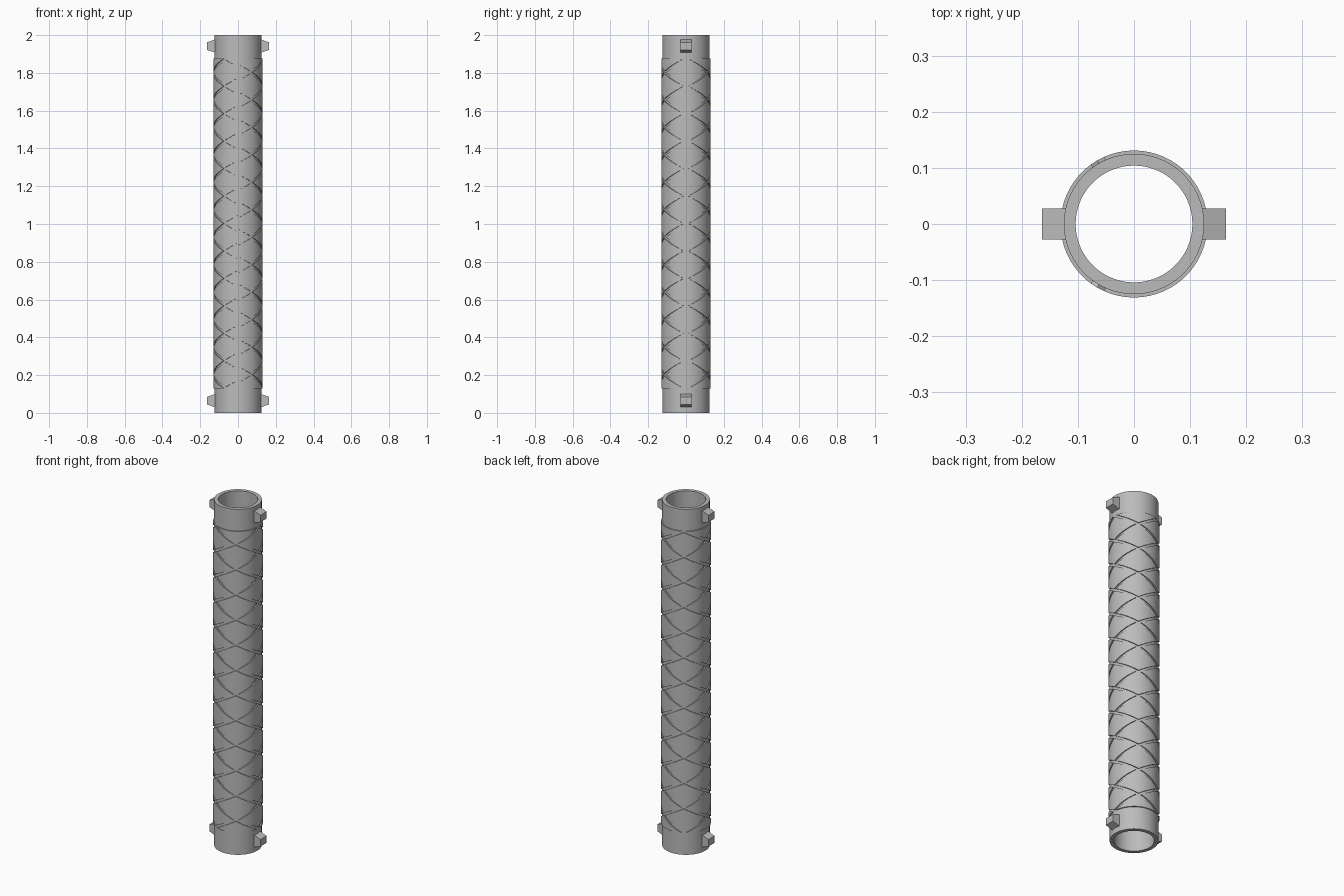
import bpy, bmesh, math

cube = bpy.data.objects.get("Cube")
if cube:
    bpy.data.objects.remove(cube, do_unlink=True)

INNER, TUBE, SLEEVE = 0.104, 0.125, 0.131
Z0, Z1 = 0.13, 1.875
CELLS = 12                      # diamonds along the length
HALF = (Z1 - Z0) / CELLS / 2    # half height of a diamond
SPAN = math.pi / 3              # half width of a diamond, as an angle
GAP = 0.007                     # half height of a groove

grey = bpy.data.materials.new("grey metal")
grey.use_nodes = True
colour = (0.5, 0.5, 0.5, 1)
grey.diffuse_color = colour
grey.node_tree.nodes["Principled BSDF"].inputs["Base Color"].default_value = colour


def finish(name, bm, smooth=True):
    bmesh.ops.recalc_face_normals(bm, faces=bm.faces)
    mesh = bpy.data.meshes.new(name)
    bm.to_mesh(mesh)
    bm.free()
    obj = bpy.data.objects.new(name, mesh)
    bpy.context.collection.objects.link(obj)
    mesh.materials.append(grey)
    if smooth:
        bpy.ops.object.select_all(action='DESELECT')
        obj.select_set(True)
        bpy.context.view_layer.objects.active = obj
        bpy.ops.object.shade_smooth_by_angle(angle=math.radians(30))
    return obj


def polar(r, a, z):
    return (r * math.cos(a), r * math.sin(a), z)


# Hollow tube
bm = bmesh.new()
profile = [(INNER, 0), (TUBE, 0), (TUBE, 2), (INNER, 2)]
SIDES = 96
rings = [[bm.verts.new(polar(r, math.tau * i / SIDES, z)) for r, z in profile]
         for i in range(SIDES)]
for i in range(SIDES):
    a, b = rings[i - 1], rings[i]
    for j in range(4):
        bm.faces.new((a[j - 1], b[j - 1], b[j], a[j]))
finish("tube", bm)


# Raised diamond plates, leaving crossed spiral grooves between them
def add_plate(bm, angle, z):
    steps = 18
    reach = SPAN * (1 - GAP / HALF)
    columns = []
    for i in range(steps + 1):
        t = reach * (2 * i / steps - 1)
        h = (HALF - GAP) * (1 - abs(t) / reach)
        lo, hi = max(z - h, Z0), min(z + h, Z1)
        columns.append([bm.verts.new(polar(r, angle + t, zz)) for r, zz in
                        ((TUBE - 0.003, lo), (SLEEVE, lo), (SLEEVE, hi), (TUBE - 0.003, hi))])
    for a, b in zip(columns, columns[1:]):
        for j in range(3):
            bm.faces.new((a[j], b[j], b[j + 1], a[j + 1]))
    bmesh.ops.remove_doubles(bm, verts=columns[0] + columns[-1], dist=1e-5)


bm = bmesh.new()
for row in range(2 * CELLS + 1):
    for k in range(3):
        add_plate(bm, SPAN * (2 * k + (row + 1) % 2), Z0 + row * HALF)
finish("grooved_sleeve", bm)


# Tapered lugs at both ends
def lug(name, side, z):
    bm = bmesh.new()
    bmesh.ops.create_cube(bm, size=1)
    for v in bm.verts:
        tip = v.co.x > 0
        v.co = (side * (0.164 if tip else 0.115), 0.056 * v.co.y,
                z + v.co.z * (0.04 if tip else 0.075))
    finish(name, bm, smooth=False)


for end, z in (("top", 1.942), ("bottom", 0.065)):
    for word, side in (("left", 1), ("right", -1)):
        lug(f"{end}_{word}_lug", side, z)
